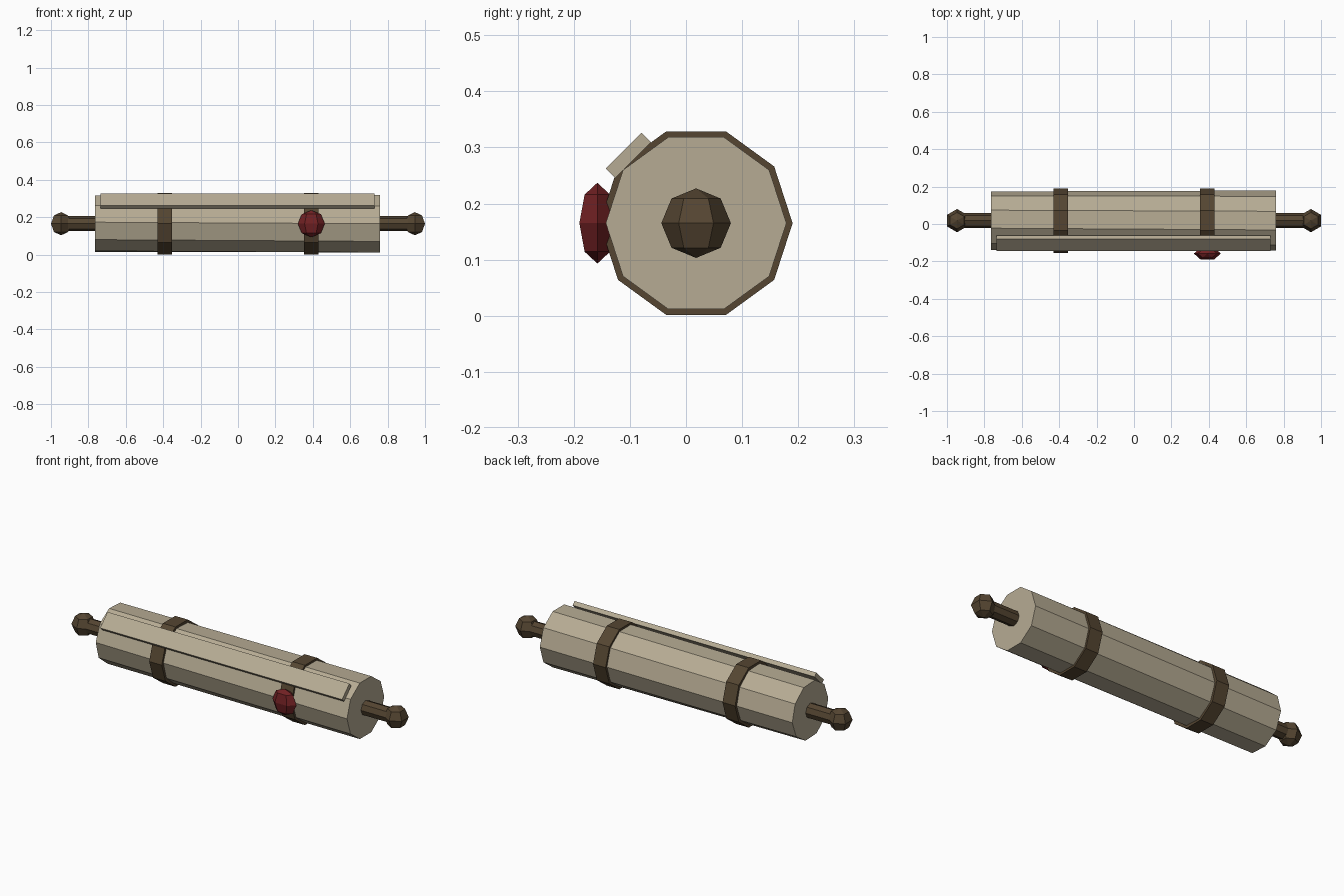
import bpy
import bmesh
import math
from mathutils import Matrix, Vector

cube = bpy.data.objects.get("Cube")
if cube:
    bpy.data.objects.remove(cube, do_unlink=True)

AXIS = Vector((0, 0.018, 0.165))  # centre line of the roll
ALONG_X = Matrix.Rotation(math.pi / 2, 4, 'Y')


def material(name, rgb):
    mat = bpy.data.materials.new(name)
    mat.use_nodes = True
    mat.diffuse_color = (*rgb, 1)
    mat.node_tree.nodes["Principled BSDF"].inputs["Base Color"].default_value = (*rgb, 1)
    return mat


paper = material("parchment", (0.47, 0.41, 0.295))
wood = material("dark brown", (0.09, 0.06, 0.031))
wax = material("dark red wax", (0.165, 0.015, 0.017))


def finish(name, bm, mat):
    mesh = bpy.data.meshes.new(name)
    bmesh.ops.recalc_face_normals(bm, faces=bm.faces)
    bm.to_mesh(mesh)
    bm.free()
    mesh.materials.append(mat)
    obj = bpy.data.objects.new(name, mesh)
    bpy.context.collection.objects.link(obj)
    return obj


def prism(name, x0, x1, r0, r1, sides, mat, twist=0):
    """Prism along x; twist turns its left-hand ring at x0."""
    bm = bmesh.new()
    move = Matrix.Translation(AXIS + Vector(((x0 + x1) / 2, 0, 0)))
    bmesh.ops.create_cone(bm, cap_ends=True, segments=sides, radius1=r0,
                          radius2=r1, depth=x1 - x0, matrix=move @ ALONG_X)
    if twist:
        end = [v for v in bm.verts if v.co.x < (x0 + x1) / 2]
        bmesh.ops.rotate(bm, verts=end, cent=AXIS,
                         matrix=Matrix.Rotation(math.radians(twist), 3, 'X'))
    return finish(name, bm, mat)


def ball(name, centre, scale, mat, turn=0):
    bm = bmesh.new()
    matrix = (Matrix.Translation(centre) @ Matrix.Diagonal((*scale, 1))
              @ Matrix.Rotation(turn, 4, 'Z'))
    bmesh.ops.create_uvsphere(bm, u_segments=6, v_segments=4, radius=1, matrix=matrix)
    return finish(name, bm, mat)


# Rolled sheet, slightly uneven from end to end
prism("rolled_sheet", -0.765, 0.76, 0.156, 0.161, 10, paper, twist=-3)

# Loose edge of the sheet, lying at 45 degrees on the upper front
bm = bmesh.new()
tilt = Matrix.Rotation(math.radians(45), 4, 'X')
place = Matrix.Translation(AXIS) @ tilt @ Matrix.Translation((-0.002, 0, 0.171))
bmesh.ops.create_cube(bm, size=1, matrix=place @ Matrix.Diagonal((1.465, 0.09, 0.024, 1)))
finish("sheet_flap", bm, paper)

# Straps, handles and knobs on both sides
for side, s in (("left", 1), ("right", -1)):
    mid = s * 0.392
    prism(side + "_strap", mid - 0.038, mid + 0.038, 0.172, 0.172, 10, wood)
    inner, outer = sorted((s * 0.74, s * 0.93))
    prism(side + "_handle", inner, outer, 0.04, 0.04, 8, wood)
    ball(side + "_knob", AXIS + Vector((s * 0.946, 0, 0)), (0.062, 0.062, 0.062), wood)

# Wax seal on the front of the left strap
ball("wax_seal", (0.392, -0.158, 0.165), (0.072, 0.037, 0.072), wax, turn=math.pi / 2)
